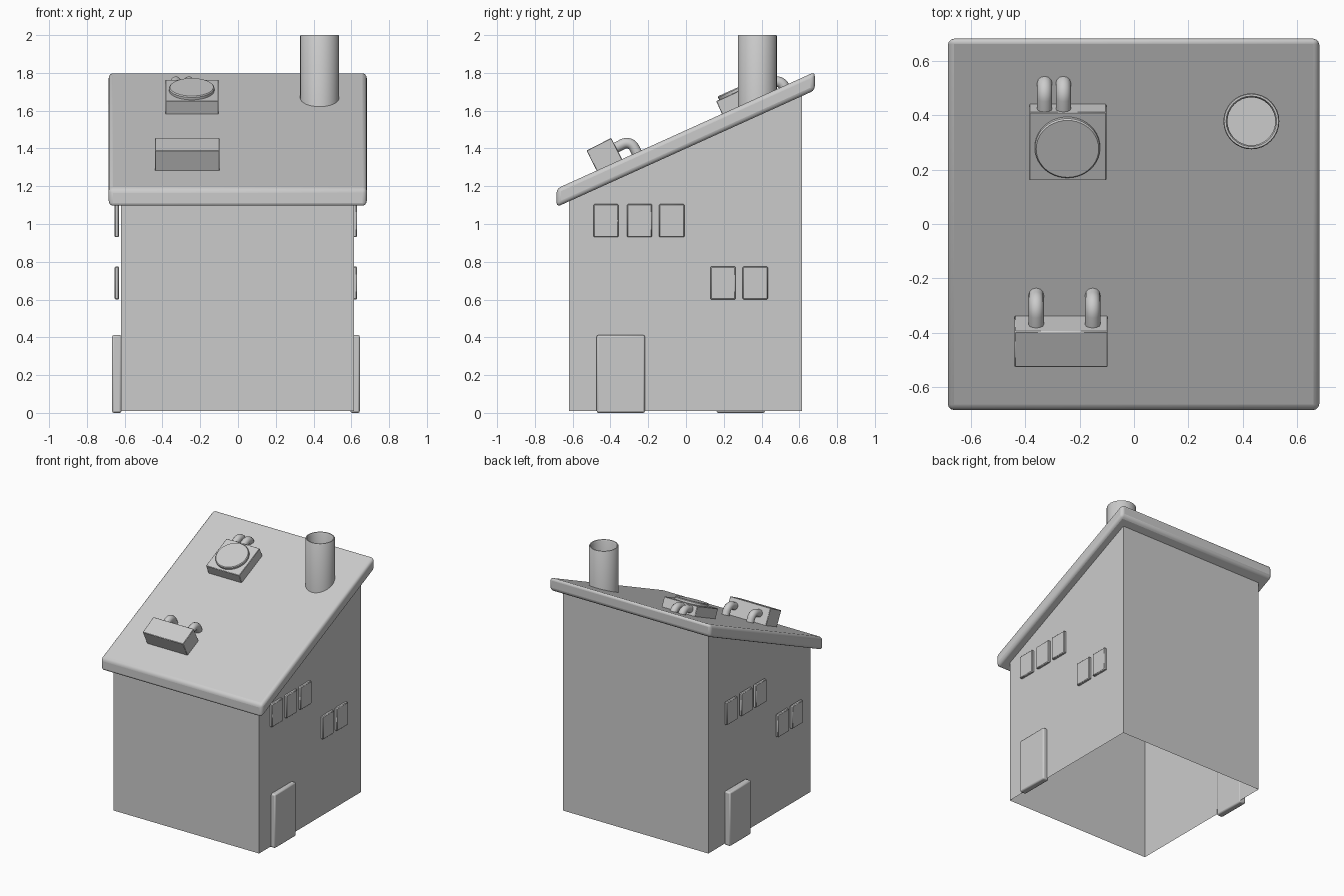
import bpy, bmesh, math
from mathutils import Matrix, Vector

if "Cube" in bpy.data.objects:
    bpy.data.objects.remove(bpy.data.objects["Cube"])


def add(name, bm, mat=None, bevel=0, segs=2, smooth=True):
    bmesh.ops.recalc_face_normals(bm, faces=bm.faces)
    me = bpy.data.meshes.new(name)
    bm.to_mesh(me)
    bm.free()
    ob = bpy.data.objects.new(name, me)
    bpy.context.collection.objects.link(ob)
    if mat:
        ob.matrix_world = mat
    if bevel:
        m = ob.modifiers.new("bevel", 'BEVEL')
        m.width, m.segments = bevel, segs
    if smooth:
        bpy.ops.object.select_all(action='DESELECT')
        bpy.context.view_layer.objects.active = ob
        ob.select_set(True)
        bpy.ops.object.shade_smooth_by_angle(angle=math.radians(35))
    return ob


def box(name, lo, hi, **kw):
    bm = bmesh.new()
    lo, hi = Vector(lo), Vector(hi)
    bmesh.ops.create_cube(bm, size=1, matrix=Matrix.Translation((lo + hi) / 2)
                          @ Matrix.Diagonal((*(hi - lo), 1)))
    return add(name, bm, **kw)


def side_prism(name, pts, x0, x1, open_bottom=False, **kw):
    """Extrude a (y, z) outline along x; the first edge can be left open."""
    bm = bmesh.new()
    a = [bm.verts.new((x0, y, z)) for y, z in pts]
    b = [bm.verts.new((x1, y, z)) for y, z in pts]
    bm.faces.new(a)
    bm.faces.new(b[::-1])
    n = len(pts)
    for i in range(1 if open_bottom else 0, n):
        j = (i + 1) % n
        bm.faces.new((a[i], a[j], b[j], b[i]))
    return add(name, bm, **kw)


def revolve(name, profile, mat, n=32):
    """Spin (radius, z) points about z; both ends are capped."""
    bm = bmesh.new()
    rings = [[bm.verts.new((r * math.cos(2 * math.pi * i / n),
                            r * math.sin(2 * math.pi * i / n), z))
              for i in range(n)] for r, z in profile]
    for p, q in zip(rings, rings[1:]):
        for i in range(n):
            bm.faces.new((p[i], p[i - 1], q[i - 1], q[i]))
    bm.faces.new(rings[0])
    bm.faces.new(rings[-1])
    return add(name, bm, mat=mat)


# Walls, open underneath
side_prism("walls", [(-0.62, 0.01), (0.615, 0.01), (0.615, 1.69), (-0.62, 1.13)],
           -0.62, 0.613, open_bottom=True, smooth=False)

# Sloping roof slab with rounded edges
side_prism("roof", [(-0.685, 1.09), (0.682, 1.708), (0.682, 1.805), (-0.685, 1.187)],
           -0.685, 0.682, bevel=0.022, segs=3)

# Doors and windows on the right, repeated on the left turned half round
TURN = Matrix.Translation((-0.022, -0.055, 0)) @ Matrix.Rotation(math.pi, 4, 'Z')
WINDOWS = [(y, 0.93) for y in (-0.49, -0.312, -0.142)] + [(y, 0.6) for y in (0.13, 0.3)]
for side, mat in (("right", Matrix()), ("left", TURN)):
    box(f"door_{side}", (0.595, -0.473, 0), (0.645, -0.217, 0.412),
        mat=mat, bevel=0.01, segs=2)
    for i, (y, z) in enumerate(WINDOWS):
        box(f"window_{side}_{i + 1}", (0.608, y, z), (0.631, y + 0.133, z + 0.175),
            mat=mat, bevel=0.005, segs=1)

# Hollow chimney pipe
revolve("chimney", [(0.103, 1.5), (0.103, 1.995), (0.1, 2.0), (0.093, 2.0),
                    (0.088, 1.99), (0.088, 1.75)],
        Matrix.Translation((0.432, 0.378, 0)))


def roof_unit(name, x0, x1, back_y, back_z, tilt, length, height, pipe_xs):
    """Tilted box whose lower back edge is the local origin, with bent pipes."""
    mat = Matrix.Translation((0, back_y, back_z)) @ Matrix.Rotation(math.radians(tilt), 4, 'X')
    box(name, (x0, -length, 0), (x1, 0, height), mat=mat, bevel=0.003, segs=1)
    path = [(-0.03, 0.075), (0.0, 0.075)]
    path += [(0.04 + 0.045 * math.sin(t), 0.03 + 0.045 * math.cos(t))
             for t in (i * math.pi / 16 for i in range(9))]
    path += [(0.085, -0.04)]
    for i, x in enumerate(pipe_xs):
        cu = bpy.data.curves.new(f"{name}_pipe_{i + 1}", 'CURVE')
        cu.dimensions = '3D'
        cu.bevel_depth, cu.bevel_resolution = 0.028, 4
        sp = cu.splines.new('POLY')
        sp.points.add(len(path) - 1)
        for p, (y, z) in zip(sp.points, path):
            p.co = (x, y, z, 1)
        sp.use_smooth = True
        ob = bpy.data.objects.new(cu.name, cu)
        bpy.context.collection.objects.link(ob)
        ob.matrix_world = mat
    return mat


# Rooftop units: upper one with a round fan cover, lower one plain
upper = roof_unit("upper_unit", -0.385, -0.102, 0.455, 1.665, 24.3,
                  0.275, 0.108, (-0.329, -0.26))
revolve("fan_cover", [(0.12, 0), (0.12, 0.022), (0.115, 0.028)],
        upper @ Matrix.Translation((-0.245, -0.138, 0.1)), n=40)
roof_unit("lower_unit", -0.44, -0.097, -0.336, 1.338, 27, 0.147, 0.132, (-0.36, -0.152))
